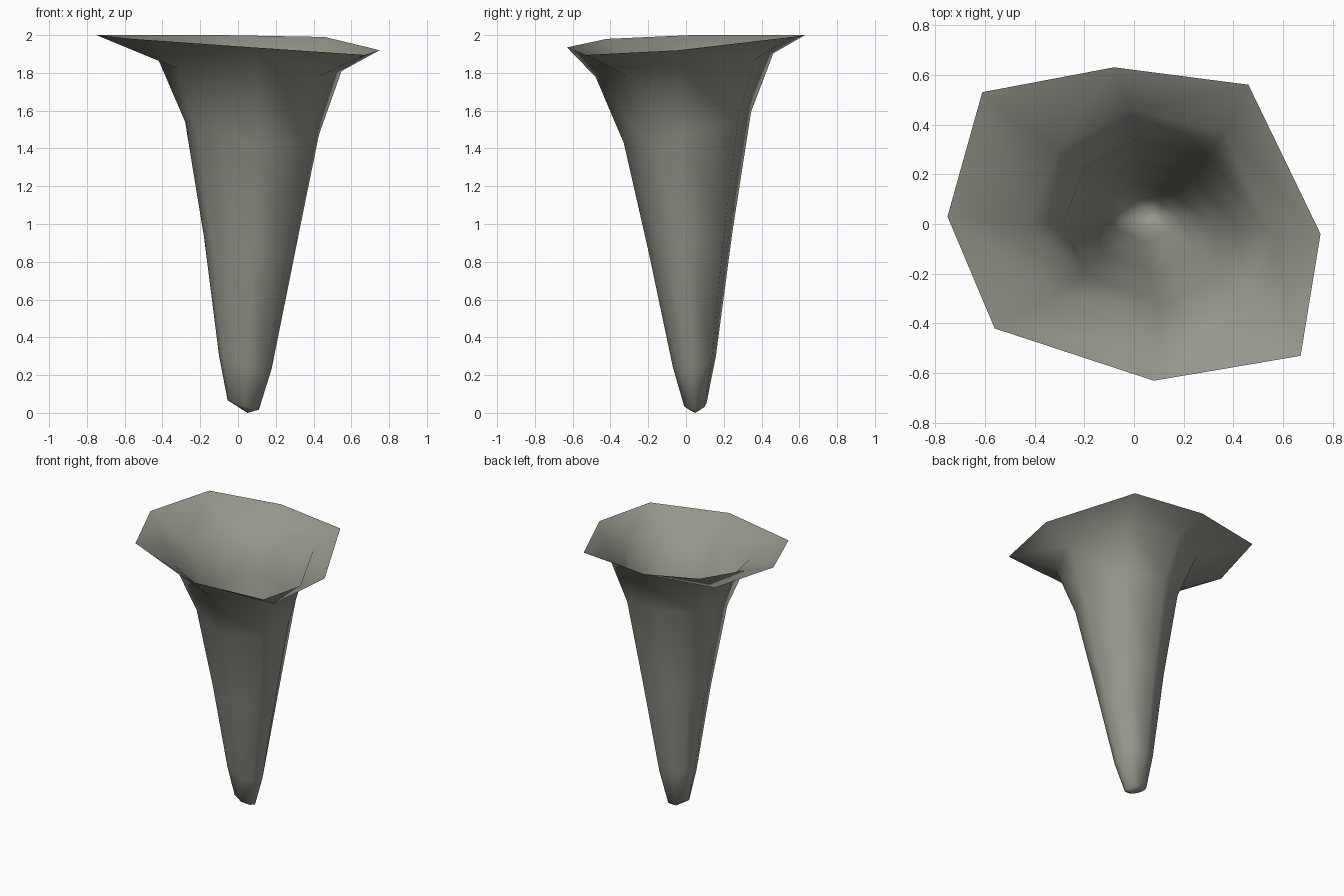
import bpy, bmesh
from math import cos, sin, atan2

cube = bpy.data.objects.get("Cube")
if cube:
    bpy.data.objects.remove(cube, do_unlink=True)

# Single stone colour
stone = bpy.data.materials.new("grey_stone")
stone.use_nodes = True
colour = (0.30, 0.31, 0.26, 1)
stone.diffuse_color = colour
bsdf = stone.node_tree.nodes["Principled BSDF"]
bsdf.inputs["Base Color"].default_value = colour
bsdf.inputs["Roughness"].default_value = 0.9

# Irregular flared rim, counter-clockwise from the left of the front
RIM = [(-0.75, 0.03, 2.0), (-0.56, -0.42, 1.98), (0.08, -0.63, 1.935),
       (0.67, -0.53, 1.895), (0.75, -0.04, 1.92), (0.46, 0.56, 1.99),
       (-0.08, 0.63, 2.0), (-0.61, 0.53, 2.0)]
ANGLES = [atan2(y - 0.02, x - 0.03) for x, y, z in RIM]

# Tilted rings down the spike: centre, radii, then slope along x and y
RINGS = [((0.065, -0.005, 1.84), (0.485, 0.475), (-0.025, 0.06)),
         ((0.075, 0.01, 1.51), (0.355, 0.34), (-0.03, 0.08)),
         ((0.065, 0.025, 0.91), (0.245, 0.225), (-0.02, 0.05)),
         ((0.04, 0.045, 0.27), (0.14, 0.115), (-0.03, 0.025)),
         ((0.028, 0.05, 0.042), (0.083, 0.06), (-0.025, 0.005))]
TIP = (0.05, 0.05, 0)


def ring_points(centre, radius, slope):
    cx, cy, cz = centre
    return [(cx + radius[0] * cos(a), cy + radius[1] * sin(a),
             cz + slope[0] * cos(a) + slope[1] * sin(a)) for a in ANGLES]


# Hollow spike: bridge each ring to the next and close the tip
bm = bmesh.new()
loops = [[bm.verts.new(p) for p in pts]
         for pts in [RIM] + [ring_points(*r) for r in RINGS]]
n = len(RIM)
for upper, lower in zip(loops, loops[1:]):
    for i in range(n):
        j = (i + 1) % n
        bm.faces.new((upper[i], lower[i], lower[j], upper[j]))
tip = bm.verts.new(TIP)
for i in range(n):
    bm.faces.new((loops[-1][i], tip, loops[-1][(i + 1) % n]))
for face in bm.faces:
    face.smooth = True

mesh = bpy.data.meshes.new("hollow_spike")
bm.to_mesh(mesh)
bm.free()
mesh.materials.append(stone)
spike = bpy.data.objects.new("hollow_spike", mesh)
bpy.context.collection.objects.link(spike)
